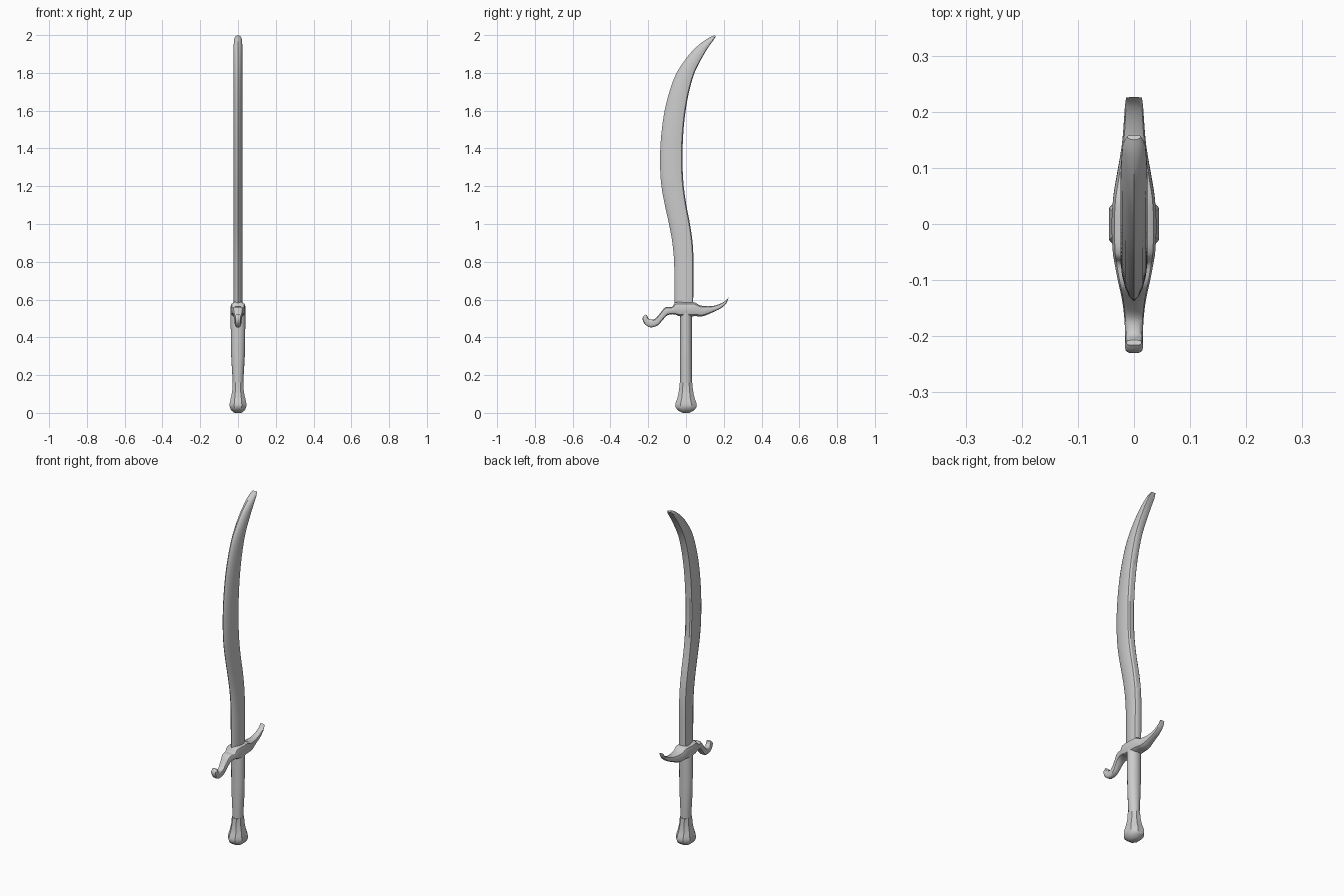
import bpy, bmesh
from math import cos, sin, pi, radians


def catmull(p0, p1, p2, p3, t):
    return tuple(0.5 * (2 * b + (c - a) * t + (2 * a - 5 * b + 4 * c - d) * t * t
                        + (3 * b - a - 3 * c + d) * t ** 3)
                 for a, b, c, d in zip(p0, p1, p2, p3))


def resample(st, n):
    out = []
    for i in range(len(st) - 1):
        q = (st[max(i - 1, 0)], st[i], st[i + 1], st[min(i + 2, len(st) - 1)])
        out += [catmull(*q, k / n) for k in range(n)]
    return out + [st[-1]]


def loft(name, stations, section, n=3, angle=40):
    """Station: edge A (y, z), edge B (y, z), half width in x.
    Section: (x factor, position from A = -1 to B = 1)."""
    bm = bmesh.new()
    rings = []
    for ya, za, yb, zb, w in resample(stations, n):
        rings.append([bm.verts.new((sx * w, (ya + yb) / 2 + t * (yb - ya) / 2,
                                    (za + zb) / 2 + t * (zb - za) / 2))
                      for sx, t in section])
    m = len(section)
    for r0, r1 in zip(rings, rings[1:]):
        for j in range(m):
            k = (j + 1) % m
            bm.faces.new((r0[j], r0[k], r1[k], r1[j]))
    bm.faces.new(rings[0])
    bm.faces.new(rings[-1])
    bmesh.ops.recalc_face_normals(bm, faces=bm.faces)
    me = bpy.data.meshes.new(name)
    bm.to_mesh(me)
    bm.free()
    ob = bpy.data.objects.new(name, me)
    bpy.context.collection.objects.link(ob)
    bpy.ops.object.select_all(action='DESELECT')
    bpy.context.view_layer.objects.active = ob
    ob.select_set(True)
    bpy.ops.object.shade_smooth_by_angle(angle=radians(angle))
    return ob


def mirrored(half):
    """Complete a half section (A side to B side) across x = 0."""
    return half + [(-x, t) for x, t in reversed(half) if x > 0]


def upright(rows):
    return [(-ry, z, ry, z, rx) for z, ry, rx in rows]


oval = [(cos(a), sin(a)) for a in (2 * pi * i / 16 for i in range(16))]

# Blade: curved, keen convex edge and blunt flat inner edge
edges = [(0.55, -0.06, 0.038), (0.7, -0.062, 0.039), (0.8, -0.063, 0.04),
         (0.9, -0.072, 0.035), (1.0, -0.09, 0.021), (1.1, -0.112, 0.002),
         (1.2, -0.13, -0.012), (1.3, -0.137, -0.018), (1.4, -0.136, -0.018),
         (1.5, -0.128, -0.013), (1.6, -0.113, -0.002), (1.7, -0.088, 0.016),
         (1.8, -0.05, 0.045)]
blade = [(a, z, b, z, 0.024) for z, a, b in edges]
blade += [(0.015, 1.895, 0.085, 1.88, 0.024), (0.07, 1.95, 0.118, 1.935, 0.023),
          (0.12, 1.985, 0.145, 1.973, 0.02), (0.15, 1.998, 0.158, 1.993, 0.012)]
loft("blade", blade, mirrored([(0, -1), (0.35, -0.86), (0.65, -0.6), (0.88, -0.25),
                               (1, 0.15), (1, 0.6), (0.85, 0.9), (0.5, 1)]), 3, 32)

# Crossguard: upper and lower edges from the raised tip to the drooping curl
guard = [(0.226, 0.613, 0.224, 0.606, 0.014), (0.21, 0.594, 0.213, 0.58, 0.016),
         (0.177, 0.576, 0.187, 0.555, 0.018), (0.135, 0.565, 0.14, 0.532, 0.022),
         (0.078, 0.568, 0.09, 0.512, 0.031), (0.045, 0.585, 0.05, 0.512, 0.037),
         (0, 0.586, 0, 0.51, 0.04), (-0.055, 0.585, -0.035, 0.512, 0.038),
         (-0.072, 0.562, -0.062, 0.522, 0.035), (-0.108, 0.56, -0.098, 0.517, 0.028),
         (-0.135, 0.53, -0.125, 0.49, 0.022), (-0.165, 0.497, -0.15, 0.463, 0.018),
         (-0.19, 0.496, -0.19, 0.453, 0.016), (-0.2, 0.503, -0.222, 0.475, 0.016),
         (-0.203, 0.51, -0.23, 0.503, 0.016), (-0.207, 0.517, -0.216, 0.52, 0.013)]
loft("crossguard", guard, mirrored([(0.5, -1), (0.88, -0.75), (1, -0.3), (1, 0.3),
                                    (0.88, 0.75), (0.5, 1)]), 3, 40)

# Grip: swelling towards the guard
loft("grip", upright([(0.13, 0.03, 0.027), (0.2, 0.031, 0.03), (0.3, 0.032, 0.036),
                      (0.4, 0.032, 0.038), (0.55, 0.032, 0.039)]), oval)

# Pommel: flared eight-sided cap with a rounded base
octagon = mirrored([(0.45, -1), (1, -0.5), (1, 0.5), (0.45, 1)])
loft("pommel", upright([(0.0, 0.018, 0.018), (0.012, 0.04, 0.034), (0.03, 0.055, 0.043),
                        (0.05, 0.056, 0.044), (0.08, 0.045, 0.038), (0.12, 0.037, 0.03),
                        (0.16, 0.033, 0.028)]), octagon, 2, 40)
